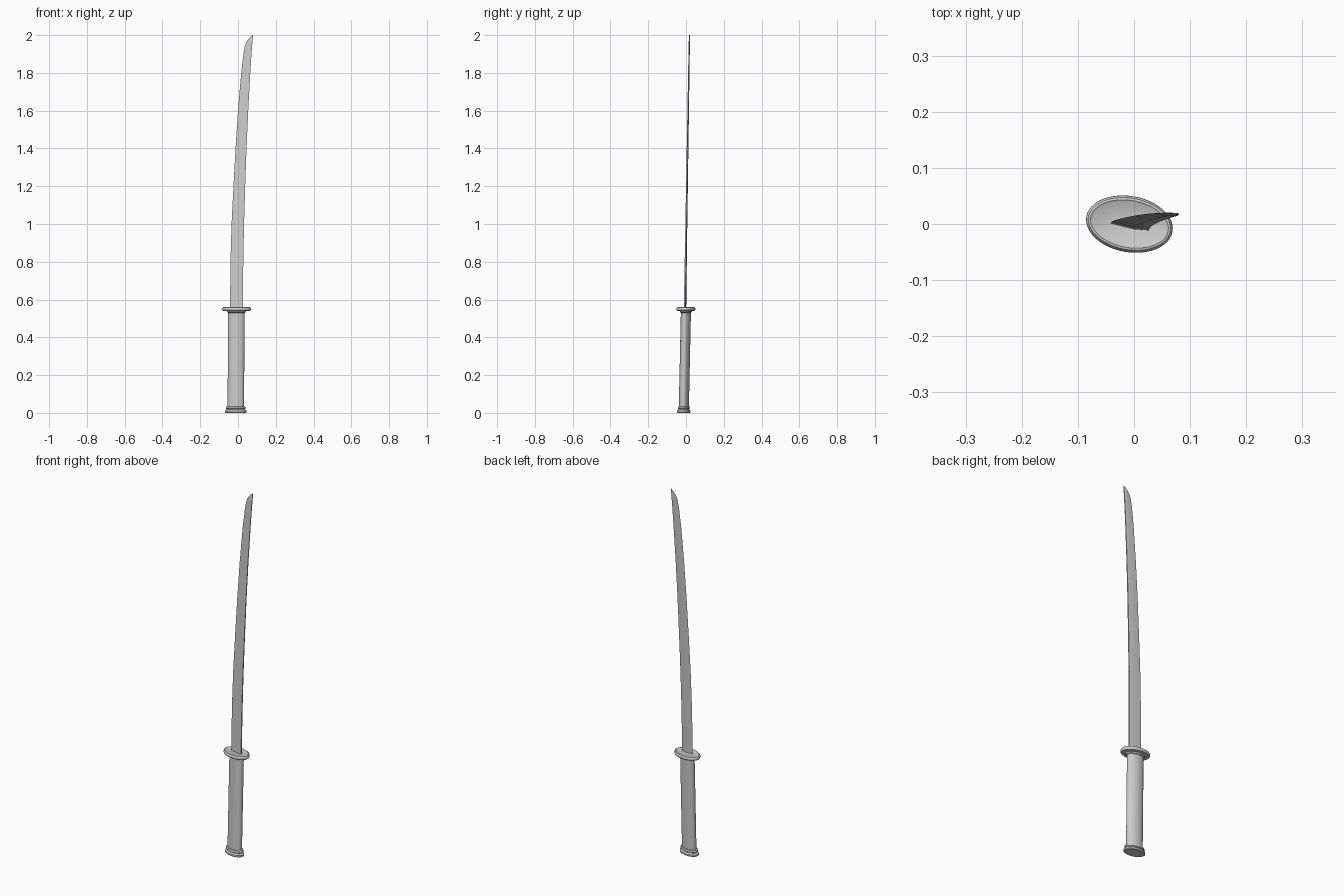
import bpy, bmesh
from math import sin, cos, pi, radians

if "Cube" in bpy.data.objects:
    bpy.data.objects.remove(bpy.data.objects["Cube"])

YAW = radians(-10)          # twist of the grip and guard about the vertical
SEG = 48


def skin(name, rings, angle):
    """Join a stack of equal-sized point rings into a closed solid."""
    bm = bmesh.new()
    rows = [[bm.verts.new(p) for p in ring] for ring in rings]
    n = len(rows[0])
    for lo, hi in zip(rows, rows[1:]):
        for i in range(n):
            j = (i + 1) % n
            bm.faces.new((lo[i], lo[j], hi[j], hi[i]))
    bm.faces.new(rows[0][::-1])
    bm.faces.new(rows[-1])
    bmesh.ops.remove_doubles(bm, verts=bm.verts, dist=1e-5)
    bmesh.ops.recalc_face_normals(bm, faces=bm.faces)
    mesh = bpy.data.meshes.new(name)
    bm.to_mesh(mesh)
    bm.free()
    ob = bpy.data.objects.new(name, mesh)
    bpy.context.collection.objects.link(ob)
    bpy.ops.object.select_all(action='DESELECT')
    ob.select_set(True)
    bpy.context.view_layer.objects.active = ob
    bpy.ops.object.shade_smooth_by_angle(angle=radians(angle))
    return ob


def oval(a, b, z):
    """Oval ring round the slightly leaning sword axis."""
    cx, cy = -0.012 + 0.007 * z, -0.012 + 0.0215 * z
    pts = []
    for i in range(SEG):
        t = 2 * pi * i / SEG
        u, v = a * cos(t), b * sin(t)
        pts.append((cx + u * cos(YAW) - v * sin(YAW),
                    cy + u * sin(YAW) + v * cos(YAW), z))
    return pts


def lathe(name, a, b, profile):
    """Oval turning: profile is (inset from full radius, height)."""
    return skin(name, [oval(a - d, b - d, z) for d, z in profile], 35)


# Grip
lathe("grip", 0.044, 0.026, [(0, 0.02), (0, 0.545)])

# Pommel: wide end cap, groove and a smaller ring
lathe("pommel", 0.0575, 0.035,
      [(0.003, 0), (0, 0.003), (0, 0.011), (0.003, 0.015), (0.008, 0.017),
       (0.008, 0.020), (0.005, 0.022), (0.004, 0.027), (0.006, 0.032),
       (0.012, 0.035)])

# Guard: oval disc with rounded rim, and the collar beneath
lathe("guard", 0.078, 0.050,
      [(0.012, 0.540), (0.004, 0.541), (0.001, 0.545), (0, 0.550),
       (0.001, 0.555), (0.004, 0.559), (0.008, 0.560), (0.011, 0.558)])
lathe("guard_collar", 0.050, 0.031,
      [(0.005, 0.530), (0.001, 0.533), (0, 0.537), (0, 0.543)])

# Blade outline: height, cutting edge x, spine x
OUTLINE = [(0.55, -0.042, 0.026), (0.8, -0.040, 0.028), (1.0, -0.034, 0.032),
           (1.2, -0.024, 0.038), (1.4, -0.013, 0.045), (1.6, 0.000, 0.054),
           (1.8, 0.017, 0.065), (1.90, 0.029, 0.0715), (1.94, 0.036, 0.0745),
           (1.96, 0.042, 0.0763), (1.98, 0.056, 0.078), (1.992, 0.068, 0.079),
           (2.0, 0.079, 0.080)]


def section(z, xe, xs):
    """Wedge section: sharp edge, ridge line, flat spine."""
    t = (z - 0.55) / 1.45
    ye, ys = 0.001 + 0.019 * t, -0.008 + 0.025 * t
    k = (1 - 0.35 * t) * min(1, (xs - xe) / 0.035)

    def pt(f, h):
        return (xe + (xs - xe) * f, ye + (ys - ye) * f + h * k, z)
    return [pt(0, 0), pt(0.62, -0.005), pt(1, -0.0035), pt(1, 0.0035),
            pt(0.62, 0.005)]


skin("blade", [section(*row) for row in OUTLINE], 12)
